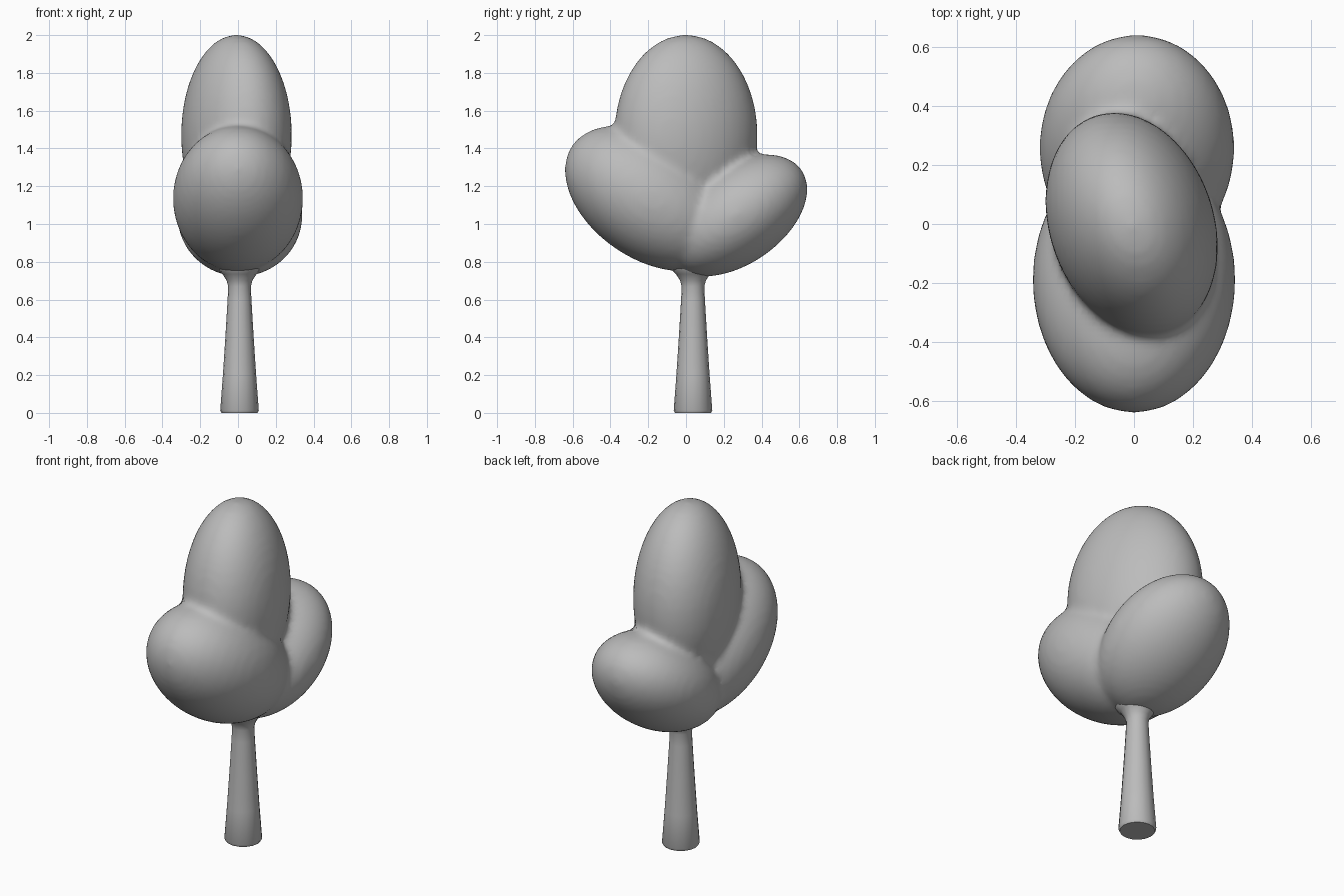
import bpy, bmesh
from math import radians, sin, cos, tau
from mathutils import Matrix, Vector

if "Cube" in bpy.data.objects:
    bpy.data.objects.remove(bpy.data.objects["Cube"])

grey = bpy.data.materials.new("plain grey")
grey.use_nodes = True
grey.diffuse_color = (0.5, 0.5, 0.5, 1)
grey.node_tree.nodes["Principled BSDF"].inputs["Base Color"].default_value = (0.5, 0.5, 0.5, 1)


def make_object(name, bm):
    mesh = bpy.data.meshes.new(name)
    bmesh.ops.recalc_face_normals(bm, faces=bm.faces)
    bm.to_mesh(mesh)
    bm.free()
    mesh.materials.append(grey)
    obj = bpy.data.objects.new(name, mesh)
    bpy.context.collection.objects.link(obj)
    for p in mesh.polygons:
        p.use_smooth = True
    return obj


# Canopy: three leaning ellipsoid lobes (centre, half sizes, lean axis, lean)
lobes = [
    ((-0.008, 0.0, 1.47), (0.28, 0.39, 0.532), 'Z', 19),
    ((0.0, -0.19, 1.135), (0.345, 0.5, 0.322), 'X', -34),
    ((0.01, 0.258, 1.045), (0.332, 0.43, 0.262), 'X', 34),
]
bm = bmesh.new()
for centre, size, axis, lean in lobes:
    place = (Matrix.Translation(centre) @ Matrix.Rotation(radians(lean), 4, axis)
             @ Matrix.Diagonal((*size, 1)))
    bmesh.ops.create_uvsphere(bm, u_segments=40, v_segments=24, radius=1, matrix=place)
canopy = make_object("canopy", bm)

# Fuse the lobes and soften the creases between them
fuse = canopy.modifiers.new("fuse", 'REMESH')
fuse.mode = 'VOXEL'
fuse.voxel_size = 0.02
fuse.use_smooth_shade = True
soften = canopy.modifiers.new("soften", 'SMOOTH')
soften.factor = 0.5
soften.iterations = 8

# Trunk: tapered rings that flare out under the canopy (radius, height)
profile = [(0.095, 0), (0.102, 0.014), (0.088, 0.2), (0.075, 0.4),
           (0.063, 0.6), (0.06, 0.67), (0.068, 0.7), (0.09, 0.735),
           (0.12, 0.765), (0.13, 0.82)]
sides = 16
bm = bmesh.new()
rings = [[bm.verts.new(Vector((0.008 + r * cos(tau * i / sides),
                               0.037 + r * sin(tau * i / sides), z)))
          for i in range(sides)] for r, z in profile]
for low, high in zip(rings, rings[1:]):
    for i in range(sides):
        j = (i + 1) % sides
        bm.faces.new((low[i], low[j], high[j], high[i]))
bm.faces.new(rings[0])
bm.faces.new(rings[-1])
trunk = make_object("trunk", bm)
bpy.context.view_layer.objects.active = trunk
trunk.select_set(True)
bpy.ops.object.shade_smooth_by_angle(angle=radians(50))
